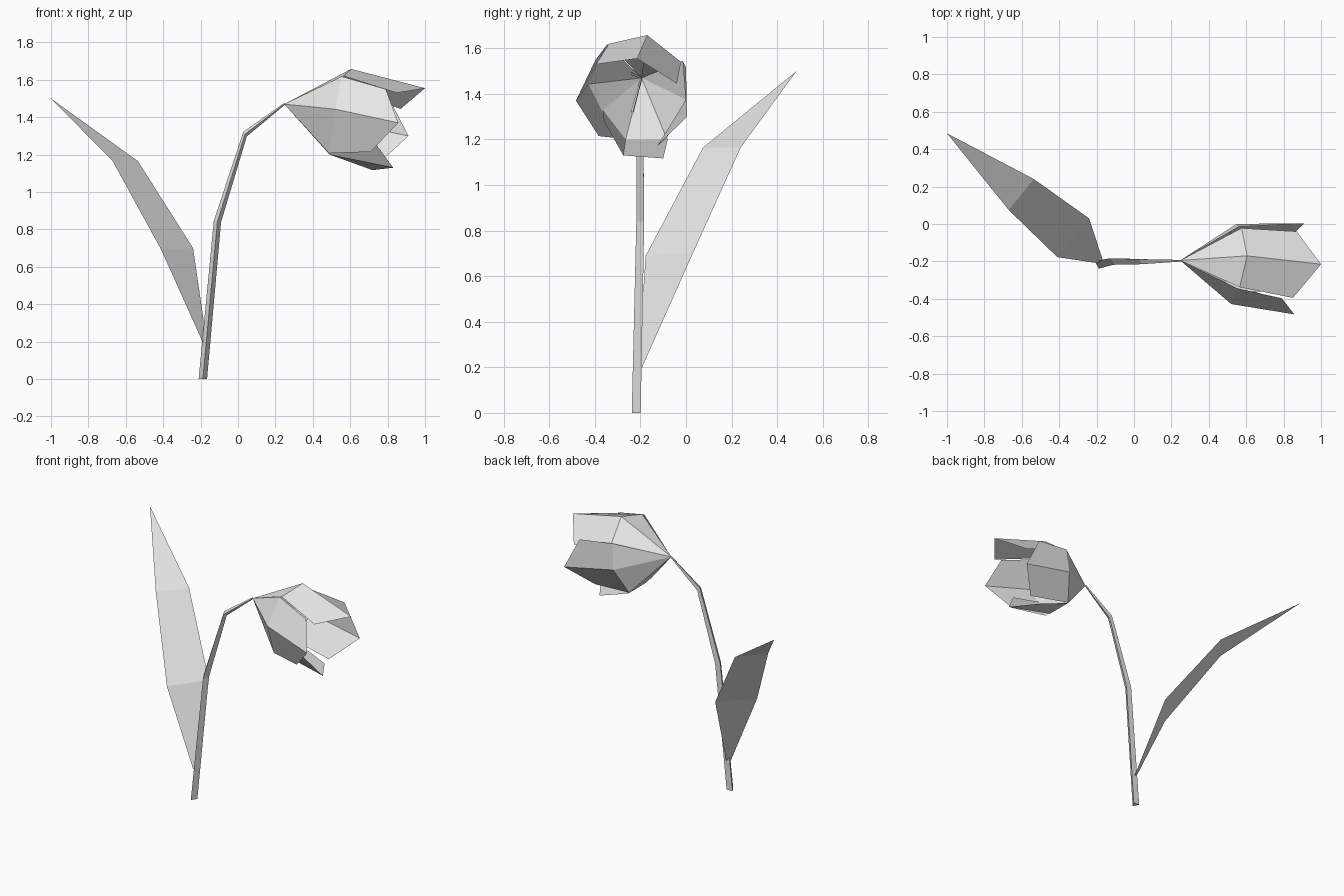
import bpy
import bmesh
import math
from mathutils import Vector

default_cube = bpy.data.objects.get("Cube")
if default_cube:
    bpy.data.objects.remove(default_cube, do_unlink=True)

# One plain grey for the whole plant
grey = bpy.data.materials.new("plain_grey")
grey.use_nodes = True
grey.diffuse_color = (0.8, 0.8, 0.8, 1)
grey.node_tree.nodes["Principled BSDF"].inputs["Base Color"].default_value = (0.8, 0.8, 0.8, 1)


def make_object(name, points, faces, outward_from=None):
    """Build a flat-shaded mesh; sheets can be turned to face away from a point."""
    bm = bmesh.new()
    verts = [bm.verts.new(p) for p in points]
    for face in faces:
        bm.faces.new([verts[i] for i in face])
    bm.normal_update()
    if outward_from is None:
        bmesh.ops.recalc_face_normals(bm, faces=bm.faces[:])
    else:
        for face in bm.faces:
            if face.normal.dot(face.calc_center_median() - outward_from) < 0:
                face.normal_flip()
    mesh = bpy.data.meshes.new(name)
    bm.to_mesh(mesh)
    bm.free()
    mesh.materials.append(grey)
    obj = bpy.data.objects.new(name, mesh)
    bpy.context.collection.objects.link(obj)
    return obj


def tube(name, stations):
    """Three-sided tapering tube; each station is centre, radius, tilt in degrees."""
    points, faces = [], []
    for centre, radius, tilt in stations:
        t = math.radians(tilt)
        across = Vector((math.cos(t), 0, -math.sin(t)))
        for corner in range(3):
            a = math.radians(120 * corner - 90)
            offset = across * math.cos(a) + Vector((0, math.sin(a), 0))
            points.append(Vector(centre) + offset * radius)
    for ring in range(len(stations) - 1):
        for i in range(3):
            j = (i + 1) % 3
            a, b = ring * 3, ring * 3 + 3
            faces.append((a + i, a + j, b + j, b + i))
    last = len(points)
    faces += [(2, 1, 0), (last - 3, last - 2, last - 1)]
    return make_object(name, points, faces)


# Bent stem, thinning toward the flower
flower_base = Vector((0.247, -0.195, 1.47))
tube("stem", [
    ((-0.188, -0.212, 0), 0.026, 0),
    ((-0.11, -0.195, 0.842), 0.023, 12),
    ((0.038, -0.197, 1.31), 0.018, 53),
    (flower_base, 0.006, 55),
])

# Long folded leaf, one strip from the stem to a pointed tip
make_object("leaf", [
    (-0.19, -0.21, 0.2), (-0.167, -0.193, 0.2),
    (-0.41, -0.177, 0.69), (-0.24, 0.03, 0.7),
    (-0.67, 0.075, 1.165), (-0.535, 0.24, 1.165),
    (-1, 0.485, 1.5),
], [(0, 1, 3, 2), (2, 3, 5, 4), (4, 5, 6)], Vector((0, -1, 0)))

# Cupped petals: side, ridge, side across the belly, then end, tip, end at the rim
petals = {
    "top_petal": [
        (0.565, -0.338, 1.62), (0.605, -0.17, 1.658), (0.575, -0.022, 1.54),
        (0.85, -0.395, 1.53), (1, -0.215, 1.555), (0.87, -0.04, 1.445)],
    "front_petal": [
        (0.555, -0.345, 1.618), (0.52, -0.428, 1.443), (0.487, -0.31, 1.207),
        (0.79, -0.397, 1.55), (0.857, -0.483, 1.37), (0.71, -0.383, 1.215)],
    "back_petal": [
        (0.56, -0.015, 1.545), (0.547, 0, 1.375), (0.488, -0.085, 1.205),
        (0.8, 0, 1.515), (0.912, 0.004, 1.3), (0.77, -0.127, 1.17)],
    "bottom_petal": [
        (0.5, -0.365, 1.33), (0.49, -0.265, 1.2), (0.49, -0.08, 1.2),
        (0.72, -0.36, 1.28), (0.83, -0.275, 1.13), (0.72, -0.1, 1.117)],
}
petal_faces = [(0, 1, 2), (0, 2, 3), (1, 4, 5, 2), (2, 5, 6, 3)]
flower_middle = Vector((0.6, -0.2, 1.4))
for name, rim in petals.items():
    make_object(name, [flower_base] + rim, petal_faces, flower_middle)

# Slender stamens inside the cup
for name, end in (("lower_stamen", (0.5, -0.235, 1.32)), ("upper_stamen", (0.5, -0.245, 1.49))):
    tube(name, [(flower_base, 0.004, 90), (end, 0.008, 90)])
